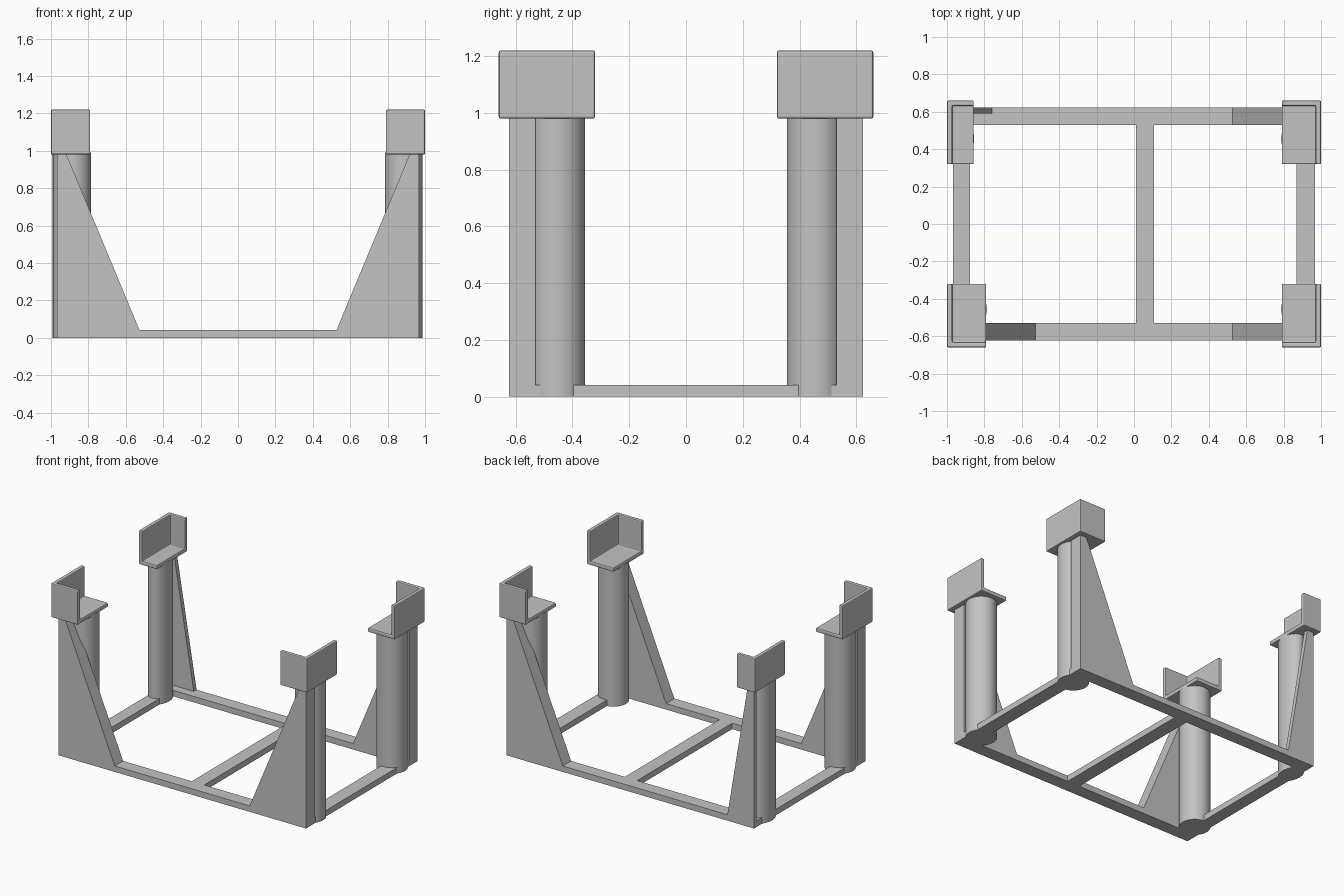
import bpy, bmesh
from mathutils import Matrix

cube = bpy.data.objects.get("Cube")
if cube:
    bpy.data.objects.remove(cube, do_unlink=True)

grey = bpy.data.materials.new("plain_grey")
grey.use_nodes = True
COLOUR = (0.55, 0.55, 0.55, 1)
grey.diffuse_color = COLOUR
grey.node_tree.nodes["Principled BSDF"].inputs["Base Color"].default_value = COLOUR


def finish(name, bm):
    bmesh.ops.recalc_face_normals(bm, faces=bm.faces)
    mesh = bpy.data.meshes.new(name)
    bm.to_mesh(mesh)
    bm.free()
    mesh.materials.append(grey)
    obj = bpy.data.objects.new(name, mesh)
    bpy.context.collection.objects.link(obj)
    return obj


def select(obj):
    bpy.ops.object.select_all(action='DESELECT')
    obj.select_set(True)
    bpy.context.view_layer.objects.active = obj


def box(name, xs, ys, zs):
    bm = bmesh.new()
    bmesh.ops.create_cube(bm, size=1)
    for v in bm.verts:
        for i, (a, b) in enumerate((xs, ys, zs)):
            v.co[i] = a if v.co[i] < 0 else b
    return finish(name, bm)


def cut(obj, xs, ys, zs):
    cutter = box("cutter", xs, ys, zs)
    cutter.hide_render = True
    mod = obj.modifiers.new("cut", 'BOOLEAN')
    mod.operation = 'DIFFERENCE'
    mod.solver = 'EXACT'
    mod.object = cutter
    select(obj)
    bpy.ops.object.modifier_apply(modifier=mod.name)
    bpy.data.objects.remove(cutter, do_unlink=True)


def post(name, x, y, rx, ry, top):
    bm = bmesh.new()
    bmesh.ops.create_cone(bm, cap_ends=True, segments=64, radius1=1, radius2=1, depth=top,
                          matrix=Matrix.Translation((0, 0, top / 2)))
    bmesh.ops.scale(bm, vec=(rx, ry, 1), verts=bm.verts)
    bmesh.ops.translate(bm, vec=(x, y, 0), verts=bm.verts)
    obj = finish(name, bm)
    select(obj)
    bpy.ops.object.shade_smooth_by_angle()


def gusset(name, outer, top_x, foot_x, ys):
    # Tapered web: a profile in x and z, extruded along y
    profile = [(outer, 0), (foot_x, 0), (foot_x, RAIL), (top_x, SEAT), (outer, SEAT)]
    bm = bmesh.new()
    face = bm.faces.new([bm.verts.new((x, ys[0], z)) for x, z in profile])
    ext = bmesh.ops.extrude_face_region(bm, geom=[face])
    moved = [v for v in ext["geom"] if isinstance(v, bmesh.types.BMVert)]
    bmesh.ops.translate(bm, vec=(0, ys[1] - ys[0], 0), verts=moved)
    finish(name, bm)


def bracket(name, sx, sy, width):
    # Corner cup: floor with two outer walls
    span = lambda s, a, b: sorted((s * a, s * b))
    obj = box(name, span(sx, 1 - width, 1), span(sy, 0.32, 0.66), (SEAT, 1.22))
    cut(obj, span(sx, 0.5, 0.972), span(sy, 0.2, 0.632), (SEAT + 0.03, 1.5))
    mod = obj.modifiers.new("soft_edges", 'BEVEL')
    mod.width = 0.007
    mod.segments = 2


RAIL, SEAT = 0.042, 0.98
EDGE_X, EDGE_Y, INNER_Y = 0.967, 0.623, 0.53

# Base frame with two openings, leaving a centre bar
frame = box("base_frame", (-EDGE_X, EDGE_X), (-EDGE_Y, EDGE_Y), (0, RAIL))
for xs in ((-0.878, 0.01), (0.107, 0.868)):
    cut(frame, xs, (-INNER_Y, INNER_Y), (-1, 1))

# Four corners; the back one at -x is narrower
for sx, side in ((1, "left"), (-1, "right")):
    for sy, end in ((-1, "front"), (1, "back")):
        tag = end + "_" + side
        if tag == "back_right":
            width, px, rx, foot, inner = 0.143, 0.923, 0.068, 0.76, 0.592
        else:
            width, px, rx, foot, inner = 0.21, 0.886, 0.1, 0.527, INNER_Y
        post(tag + "_post", sx * px, sy * 0.455, rx, 0.1, SEAT + 0.01)
        gusset(tag + "_gusset", sx * EDGE_X, sx * 0.917, sx * foot,
               (sy * inner, sy * EDGE_Y))
        bracket(tag + "_bracket", sx, sy, width)
